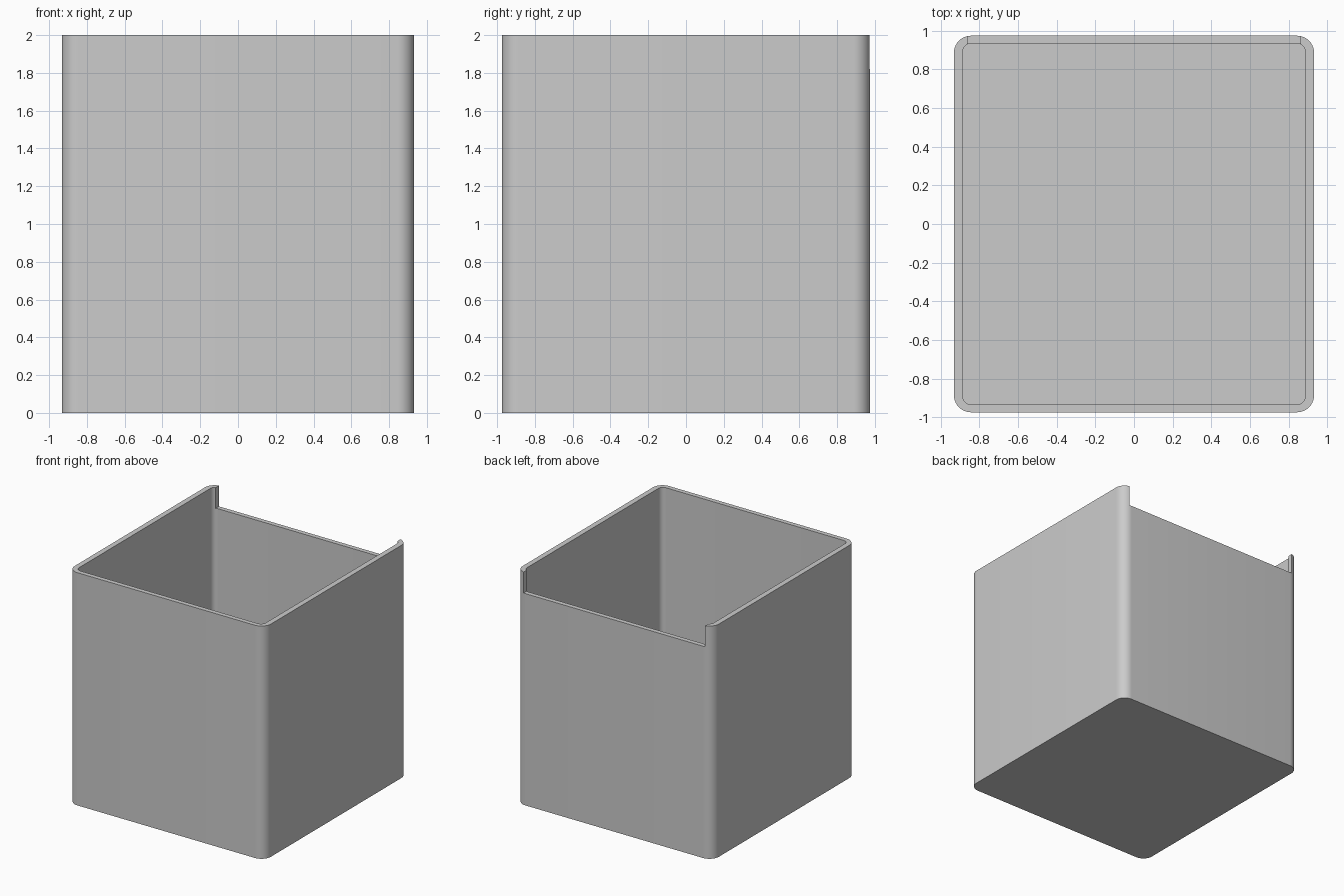
import bpy
import bmesh
from math import cos, sin, pi, radians

cube = bpy.data.objects.get("Cube")
if cube:
    bpy.data.objects.remove(cube, do_unlink=True)

HALF_X, HALF_Y, HEIGHT = 0.933, 0.975, 2.0
WALL_X, WALL_Y, FLOOR = 0.046, 0.04, 0.045
CORNER = 0.09
NOTCH_HALF, NOTCH_DEPTH = 0.863, 0.18

grey = bpy.data.materials.new("plain grey")
grey.use_nodes = True
colour = (0.6, 0.6, 0.6, 1)
grey.diffuse_color = colour
grey.node_tree.nodes["Principled BSDF"].inputs["Base Color"].default_value = colour


def rounded_block(name, hx, hy, radius, z0, z1, steps=10):
    """Upright prism with a rounded rectangular section."""
    bm = bmesh.new()
    ring = []
    for quarter, (sx, sy) in enumerate([(1, 1), (-1, 1), (-1, -1), (1, -1)]):
        for i in range(steps + 1):
            a = (quarter + i / steps) * pi / 2
            ring.append(bm.verts.new((sx * (hx - radius) + radius * cos(a),
                                      sy * (hy - radius) + radius * sin(a), z0)))
    base = bm.faces.new(ring)
    top = bmesh.ops.extrude_face_region(bm, geom=[base])["geom"]
    bmesh.ops.translate(bm, vec=(0, 0, z1 - z0),
                        verts=[v for v in top if isinstance(v, bmesh.types.BMVert)])
    bmesh.ops.recalc_face_normals(bm, faces=bm.faces)
    mesh = bpy.data.meshes.new(name)
    bm.to_mesh(mesh)
    bm.free()
    mesh.materials.append(grey)
    obj = bpy.data.objects.new(name, mesh)
    bpy.context.collection.objects.link(obj)
    return obj


def cut(target, cutter):
    """Subtract a cutter and discard it."""
    mod = target.modifiers.new("cut", "BOOLEAN")
    mod.operation, mod.solver, mod.object = "DIFFERENCE", "EXACT", cutter
    bpy.context.view_layer.objects.active = target
    bpy.ops.object.modifier_apply(modifier=mod.name)
    bpy.data.objects.remove(cutter, do_unlink=True)


# Outer body
box = rounded_block("open_box", HALF_X, HALF_Y, CORNER, 0, HEIGHT)

# Hollow interior, open at the top
cut(box, rounded_block("cavity_cutter", HALF_X - WALL_X, HALF_Y - WALL_Y,
                       CORNER - WALL_X, FLOOR, HEIGHT + 0.2))

# Lowered rim along the back wall
bpy.ops.mesh.primitive_cube_add(size=2, location=(0, HALF_Y, HEIGHT))
notch = bpy.context.object
notch.name = "back_notch_cutter"
notch.scale = (NOTCH_HALF, 0.15, NOTCH_DEPTH)
cut(box, notch)

# Smooth corners with crisp rims
bpy.ops.object.select_all(action="DESELECT")
box.select_set(True)
bpy.context.view_layer.objects.active = box
bpy.ops.object.shade_smooth_by_angle(angle=radians(30))
